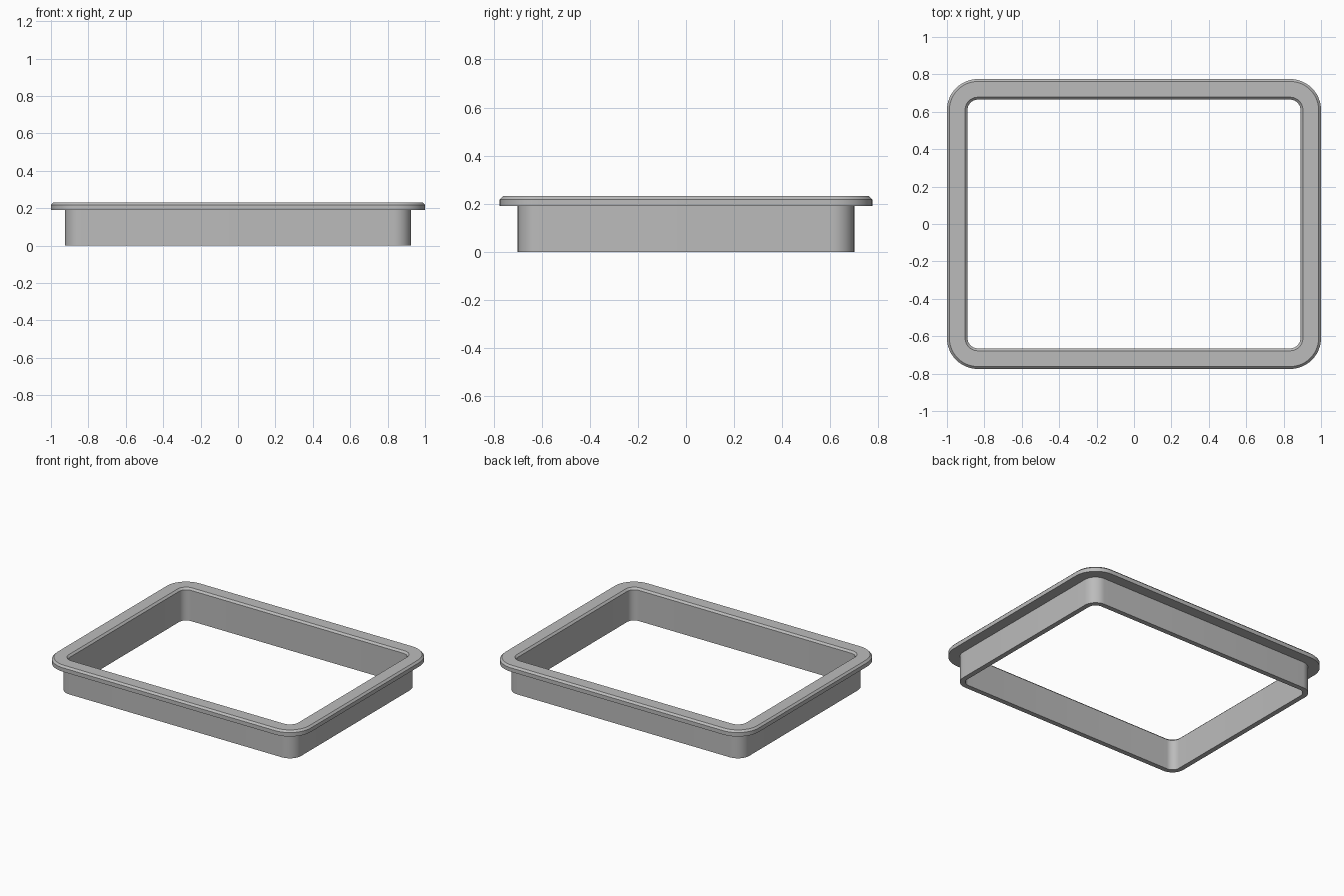
import bpy, bmesh, math

cube = bpy.data.objects.get("Cube")
if cube:
    bpy.data.objects.remove(cube, do_unlink=True)

INNER_X, INNER_Y, INNER_R = 0.89, 0.665, 0.055
STEPS = 12

grey = bpy.data.materials.new("plain grey")
grey.use_nodes = True
colour = (0.5, 0.5, 0.5, 1)
grey.diffuse_color = colour
grey.node_tree.nodes["Principled BSDF"].inputs["Base Color"].default_value = colour


def rounded_loop(bm, offset, z):
    """Rounded rectangle, grown outward from the opening by offset."""
    radius = INNER_R + offset
    verts = []
    for quarter, (sx, sy) in enumerate([(1, 1), (-1, 1), (-1, -1), (1, -1)]):
        for i in range(STEPS + 1):
            a = math.pi / 2 * (quarter + i / STEPS)
            x = sx * (INNER_X - INNER_R) + radius * math.cos(a)
            y = sy * (INNER_Y - INNER_R) + radius * math.sin(a)
            verts.append(bm.verts.new((x, y, z)))
    return verts


def frame(name, section):
    """Sweep a closed (offset, height) section around the opening."""
    bm = bmesh.new()
    loops = [rounded_loop(bm, o, z) for o, z in section]
    for a, b in zip(loops, loops[1:] + loops[:1]):
        for i in range(len(a)):
            j = (i + 1) % len(a)
            bm.faces.new((a[i], a[j], b[j], b[i]))
    bmesh.ops.recalc_face_normals(bm, faces=bm.faces)
    mesh = bpy.data.meshes.new(name)
    bm.to_mesh(mesh)
    bm.free()
    mesh.materials.append(grey)
    obj = bpy.data.objects.new(name, mesh)
    bpy.context.collection.objects.link(obj)
    bpy.ops.object.select_all(action="DESELECT")
    obj.select_set(True)
    bpy.context.view_layer.objects.active = obj
    bpy.ops.object.shade_smooth_by_angle(angle=math.radians(30))


# Upright wall with an overhanging rim, chamfered along its top edges
frame("flanged_frame", [
    (0, 0), (0.035, 0), (0.035, 0.19), (0.11, 0.19),
    (0.11, 0.218), (0.097, 0.231), (0.013, 0.231), (0, 0.218),
])
